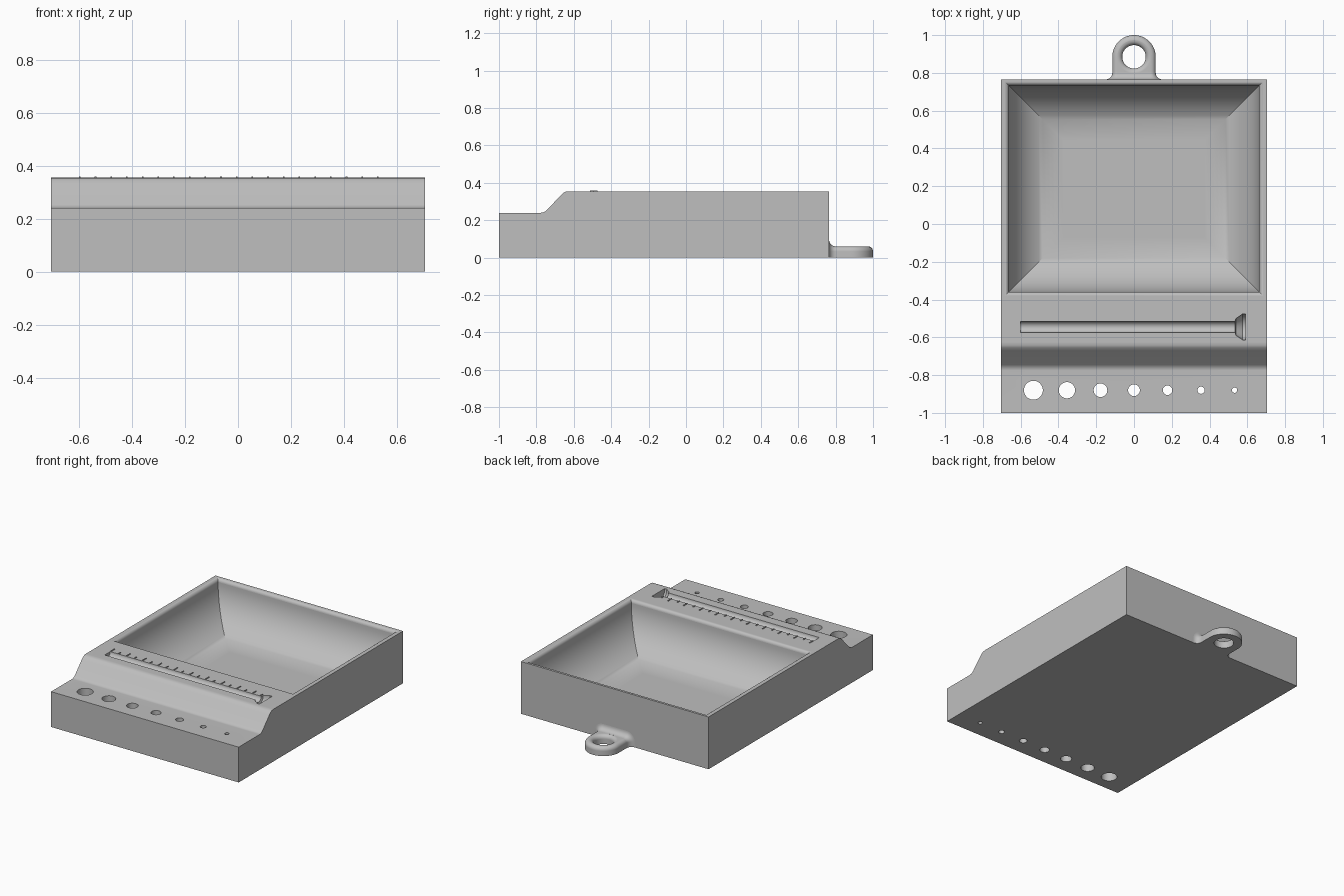
import bpy, bmesh
from math import sin, cos, pi

old = bpy.data.objects.get("Cube")
if old:
    bpy.data.objects.remove(old)

grey = bpy.data.materials.new("plain grey")
grey.use_nodes = True
grey.diffuse_color = (0.52, 0.52, 0.52, 1)
grey.node_tree.nodes["Principled BSDF"].inputs["Base Color"].default_value = (0.52, 0.52, 0.52, 1)

TOP, STEP, HALF, BACK = 0.355, 0.24, 0.705, 0.765


def loft(name, rings, cap=True, close=False):
    """Skin a list of equal-length closed rings."""
    bm = bmesh.new()
    rows = [[bm.verts.new(p) for p in ring] for ring in rings]
    pairs = list(zip(rows, rows[1:]))
    if close:
        pairs.append((rows[-1], rows[0]))
    for a, b in pairs:
        for i in range(len(a)):
            j = (i + 1) % len(a)
            bm.faces.new((a[i], a[j], b[j], b[i]))
    if cap and not close:
        bm.faces.new(rows[0])
        bm.faces.new(rows[-1])
    bmesh.ops.recalc_face_normals(bm, faces=bm.faces)
    mesh = bpy.data.meshes.new(name)
    bm.to_mesh(mesh)
    bm.free()
    mesh.materials.append(grey)
    obj = bpy.data.objects.new(name, mesh)
    bpy.context.collection.objects.link(obj)
    return obj


def select(obj):
    bpy.ops.object.select_all(action="DESELECT")
    obj.select_set(True)
    bpy.context.view_layer.objects.active = obj


def cut(obj, cutter):
    select(obj)
    mod = obj.modifiers.new("cut", "BOOLEAN")
    mod.operation, mod.solver, mod.object = "DIFFERENCE", "EXACT", cutter
    bpy.ops.object.modifier_apply(modifier=mod.name)
    bpy.data.objects.remove(cutter)


def smooth(obj):
    select(obj)
    bpy.ops.object.shade_smooth_by_angle(angle=pi / 6)
    mod = obj.modifiers.new("even normals", "WEIGHTED_NORMAL")
    mod.keep_sharp = True


def circle(x, y, z, r, n):
    return [(x + r * cos(2 * pi * i / n), y + r * sin(2 * pi * i / n), z) for i in range(n)]


# Body: stepped side profile swept across the width
side = [(-1, 0), (-1, STEP), (-0.775, STEP), (-0.76, 0.243), (-0.745, 0.253),
        (-0.67, 0.333), (-0.655, 0.347), (-0.643, 0.353), (-0.625, TOP), (BACK, TOP), (BACK, 0)]
body = loft("tray_body", [[(x, y, z) for y, z in side] for x in (-HALF, HALF)])

# Tray hollow: rounded lip, then quarter-round walls down to a flat floor
lip, radius, floor = 0.022, 0.29, 0.045
profile = [(-lip, TOP + 0.05)]
profile += [(-lip * (1 - sin(a)), TOP - lip * (1 - cos(a))) for a in [i * pi / 12 for i in range(7)]]
profile += [(radius * (1 - cos(a)), floor + radius * (1 - sin(a))) for a in [i * pi / 40 for i in range(21)]]
x0, y0, y1 = 0.663, -0.36, 0.733
hollow = loft("hollow_cutter", [[(-x0 + d, y0 + d, z), (x0 - d, y0 + d, z),
                                 (x0 - d, y1 - d, z), (-x0 + d, y1 - d, z)] for d, z in profile])
cut(body, hollow)

# Screw-shaped measuring groove
screw = [(-0.6, 0.03), (0.535, 0.03), (0.54, 0.045), (0.57, 0.065), (0.575, 0.07), (0.59, 0.07)]
n = 32
groove = loft("groove_cutter", [[(x, -0.545 + r * cos((i + 0.5) * 2 * pi / n),
                                  TOP + r * sin((i + 0.5) * 2 * pi / n)) for i in range(n)]
                                for x, r in screw])
cut(body, groove)

# Row of gauge holes through the front step
for i, r in enumerate((0.05, 0.043, 0.036, 0.031, 0.025, 0.019, 0.014)):
    x = (i - 3) * 0.1775
    cut(body, loft("hole_cutter", [circle(x, -0.88, z, r, 40) for z in (-0.1, 0.5)]))
smooth(body)

# Raised ruler ticks beside the groove, every second one long
for i in range(20):
    x = -0.597 + i * 0.0592
    w, end = 0.003, -0.514 + (0.022 if i % 2 else 0.04)
    loft("ruler_tick", [[(x - w, -0.514, z), (x + w, -0.514, z), (x + w, end, z), (x - w, end, z)]
                        for z in (TOP - 0.002, TOP + 0.005)])

# Hanging loop: rounded ring with a straight stem reaching into the back wall
cy, outer_r, hole_r, thick, rnd = 0.885, 0.115, 0.062, 0.06, 0.026
angles = [2 * pi * i / 64 for i in range(64)]


def outline(d, z):
    r, pts = outer_r - d, []
    for a in angles:
        c, s = cos(a), sin(a)
        t = r if s >= -1e-6 else min(r / max(abs(c), 1e-6), 0.15 / abs(s))
        pts.append((t * c, cy + t * s, z))
    return pts


arc = [i * pi / 12 for i in range(7)]
rings = [outline(0, 0)]
rings += [outline(rnd * (1 - cos(a)), thick - rnd * (1 - sin(a))) for a in arc]
rings += [circle(0, cy, thick - rnd * (1 - sin(a)), hole_r + rnd * (1 - cos(a)), 64) for a in reversed(arc)]
rings.append(circle(0, cy, 0, hole_r, 64))
smooth(loft("hanging_loop", rings, close=True))

# Flared fillet where the loop meets the back wall
flare, sections = 0.036, []
for k in range(9):
    a = k * pi / 16
    off, y = flare * (1 - sin(a)), BACK + flare * (1 - cos(a))
    r, c = rnd + off, outer_r - rnd
    quarter = [(c + r * cos(t), thick - rnd + r * sin(t)) for t in arc]
    half = [(c + r, 0)] + quarter
    sections.append([(x, y, z) for x, z in half] + [(-x, y, z) for x, z in reversed(half)])
smooth(loft("loop_fillet", sections))
